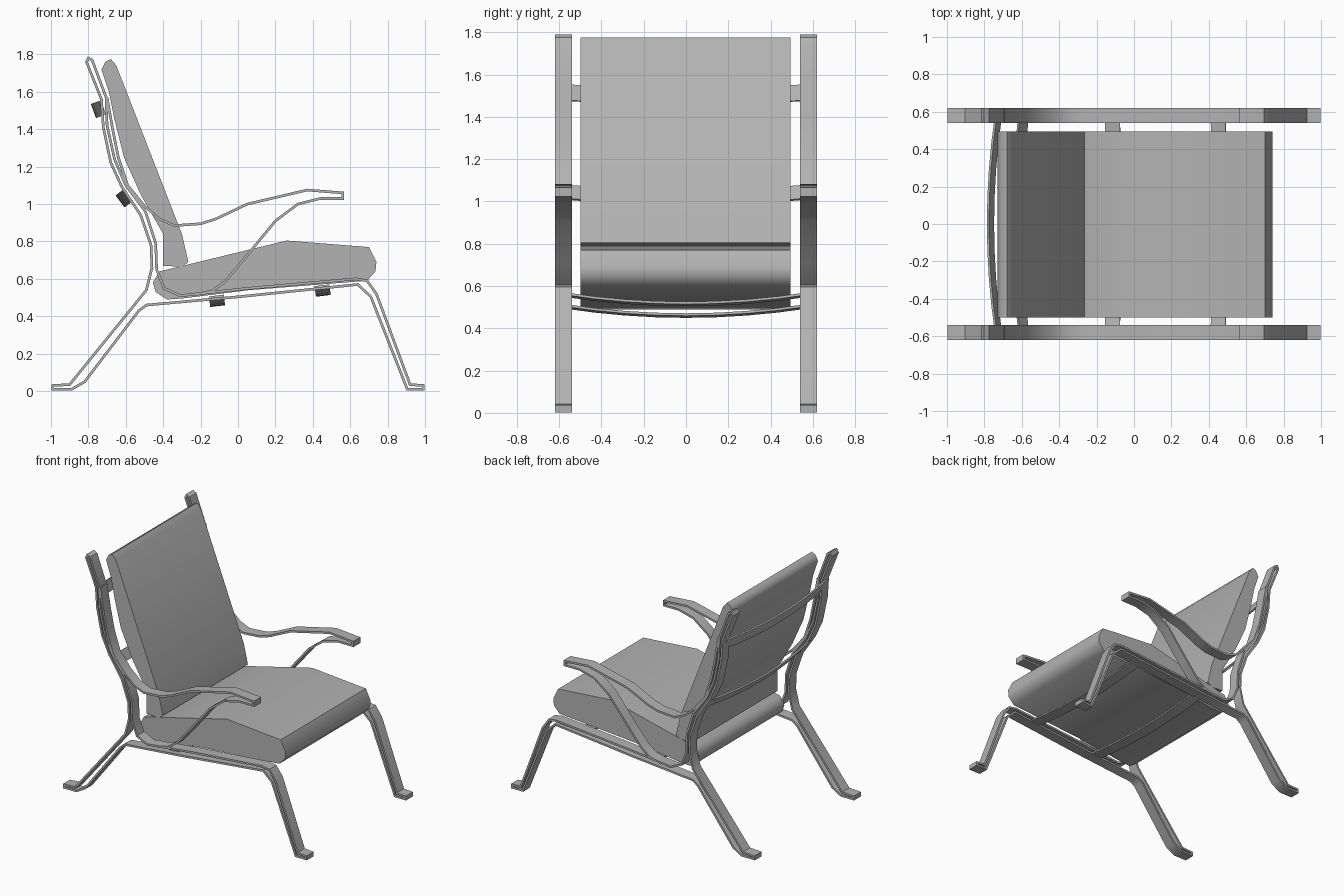
import bpy, math
from mathutils import Vector

default = bpy.data.objects.get("Cube")
if default:
    bpy.data.objects.remove(default, do_unlink=True)

GREY = (0.45, 0.45, 0.45, 1.0)
grey = bpy.data.materials.new("mid_grey")
grey.use_nodes = True
grey.diffuse_color = GREY
grey.node_tree.nodes["Principled BSDF"].inputs["Base Color"].default_value = GREY


def finish(name, verts, faces, angle):
    """Make the object, fix its normals and smooth the gentle edges."""
    mesh = bpy.data.meshes.new(name)
    mesh.from_pydata(verts, [], faces)
    mesh.materials.append(grey)
    obj = bpy.data.objects.new(name, mesh)
    bpy.context.collection.objects.link(obj)
    bpy.ops.object.select_all(action='DESELECT')
    obj.select_set(True)
    bpy.context.view_layer.objects.active = obj
    bpy.ops.object.mode_set(mode='EDIT')
    bpy.ops.mesh.select_all(action='SELECT')
    bpy.ops.mesh.normals_make_consistent(inside=False)
    bpy.ops.object.mode_set(mode='OBJECT')
    bpy.ops.object.shade_smooth_by_angle(angle=math.radians(angle))
    return obj


def cushion(name, profile, y0, y1):
    """Extrude a side profile across the width."""
    n = len(profile)
    verts = [(x, y, z) for y in (y0, y1) for x, z in profile]
    faces = [tuple(range(n)), tuple(range(n, 2 * n))]
    faces += [(i, (i + 1) % n, n + (i + 1) % n, n + i) for i in range(n)]
    return finish(name, verts, faces, 50)


def offset_pair(path, closed, thick):
    """Mitred offsets of a flat path to both sides."""
    pts = [Vector(p) for p in path]
    n = len(pts)
    pairs = []
    for i, p in enumerate(pts):
        a = pts[i - 1] if closed or i else None
        b = pts[(i + 1) % n] if closed or i < n - 1 else None
        d0 = (p - a).normalized() if a else (b - p).normalized()
        d1 = (b - p).normalized() if b else d0
        n0, n1 = Vector((-d0.y, d0.x)), Vector((-d1.y, d1.x))
        m = (n0 + n1).normalized()
        m *= thick / 2 / max(m.dot(n0), 0.6)
        pairs.append((p + m, p - m))
    return pairs


def band(name, path, closed, thick, place):
    """Sweep a thin strip; place(point, edge) maps it into space."""
    pairs = offset_pair(path, closed, thick)
    n = len(pairs)
    verts = []
    for p, q in pairs:
        verts += [place(p, -1), place(p, 1), place(q, 1), place(q, -1)]
    faces = []
    for i in range(n if closed else n - 1):
        j = (i + 1) % n
        for k in range(4):
            l = (k + 1) % 4
            faces.append((4 * i + k, 4 * i + l, 4 * j + l, 4 * j + k))
    if not closed:
        faces += [(0, 1, 2, 3), tuple(range(4 * n - 4, 4 * n))]
    return finish(name, verts, faces, 35)


# Side frame: one closed strip around rear leg, back post, seat rail, front leg
FRAME = [
    (-.99, .03), (-.9, .035), (-.49, .54), (-.46, .66), (-.465, .78),
    (-.52, .94), (-.62, 1.09), (-.68, 1.22), (-.72, 1.41), (-.73, 1.56),
    (-.81, 1.76), (-.8, 1.78), (-.78, 1.77), (-.705, 1.57), (-.7, 1.42),
    (-.66, 1.24), (-.6, 1.1), (-.495, .96), (-.44, .79), (-.435, .65),
    (-.395, .55), (-.31, .51), (.06, .55), (.63, .6), (.69, .59),
    (.74, .52), (.92, .035), (.99, .03), (.99, .01), (.905, .01),
    (.71, .505), (.64, .57), (.01, .505), (-.49, .46), (-.53, .43),
    (-.82, .05), (-.89, .01), (-.99, .01)]
# Armrest strip: from the post, out over the hand end and back to the rail
ARM = [
    (-.7, 1.57), (-.67, 1.4), (-.64, 1.25), (-.59, 1.1), (-.5, .99),
    (-.42, .92), (-.34, .885), (-.2, .895), (-.12, .92), (.05, 1),
    (.37, 1.075), (.56, 1.06), (.56, 1.03), (.44, 1.03), (.32, 1),
    (.2, .91), (.04, .715), (-.07, .585), (-.14, .535), (-.23, .515)]

for side, s in (("right", -1), ("left", 1)):
    def at_side(p, e, s=s):
        return (p.x, s * .58 + e * .04, p.y)
    band("side_frame_" + side, FRAME, True, .014, at_side)
    band("armrest_" + side, ARM, False, .014, at_side)

# Cushions
cushion("seat_cushion", [
    (-.42, .64), (.26, .805), (.7, .77), (.74, .69), (.735, .64), (.69, .59),
    (.06, .54), (-.3, .495), (-.38, .49), (-.44, .53), (-.455, .58)], -.5, .495)
cushion("back_cushion", [
    (-.73, 1.72), (-.71, 1.76), (-.68, 1.775), (-.65, 1.74), (-.3, .84),
    (-.265, .69), (-.3, .665), (-.4, .67), (-.4, .84), (-.52, 1.05),
    (-.61, 1.25), (-.66, 1.45), (-.69, 1.6)], -.5, .495)

# Bowed cross straps: centre x and z at the ends, outward bow angle
STRAPS = [("upper_back_strap", -.725, 1.515, 200),
          ("lower_back_strap", -.59, 1.045, 217),
          ("rear_seat_strap", -.115, .505, 277),
          ("front_seat_strap", .45, .56, 277)]
for name, x, z, deg in STRAPS:
    a = math.radians(deg)
    out, along = Vector((math.cos(a), math.sin(a))), Vector((-math.sin(a), math.cos(a)))

    def on_strap(p, e, x=x, z=z, out=out, along=along):
        v = Vector((x, z)) + out * p.y + along * e * .04
        return (v.x, p.x, v.y)
    bow = [(.58 * t / 4, .045 * (1 - (t / 4) ** 2)) for t in range(-4, 5)]
    band(name, bow, False, .012, on_strap)
